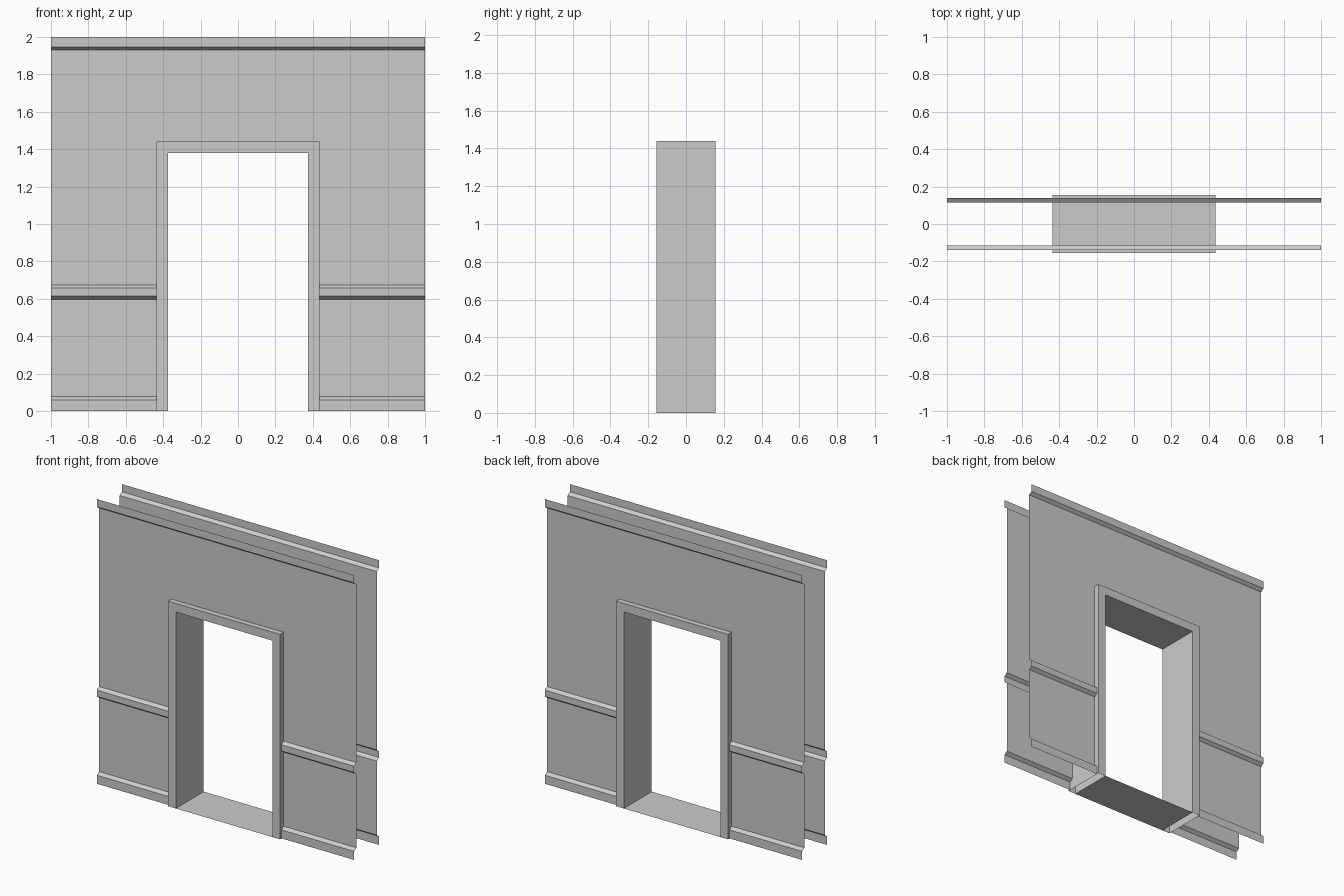
import bpy, bmesh

if "Cube" in bpy.data.objects:
    bpy.data.objects.remove(bpy.data.objects["Cube"])

HALF_W = 1.0                    # wall half width
OUT_X, OUT_Z = 0.435, 1.44      # outer edge of door casing
IN_X, IN_Z = 0.375, 1.38        # clear opening
DEPTH = 0.155                   # casing half depth
WALL_Y, TRIM_Y = 0.115, 0.138   # wall plane and moulding face

# Wall section as (depth, height): skirting, chair rail, then crown
LOWER = [(TRIM_Y, 0), (TRIM_Y, 0.06), (WALL_Y, 0.077), (WALL_Y, 0.597),
         (TRIM_Y, 0.614), (TRIM_Y, 0.658), (WALL_Y, 0.675), (WALL_Y, OUT_Z)]
UPPER = [(WALL_Y, OUT_Z), (WALL_Y, 1.929), (TRIM_Y, 1.946), (TRIM_Y, 2.0)]


def finish(bm, name):
    mesh = bpy.data.meshes.new(name)
    bm.to_mesh(mesh)
    bm.free()
    obj = bpy.data.objects.new(name, mesh)
    bpy.context.collection.objects.link(obj)
    return obj


def strip(bm, a, b, flip=False):
    """Bridge two matching rows of points with quads."""
    va = [bm.verts.new(p) for p in a]
    vb = [bm.verts.new(p) for p in b]
    for i in range(len(a) - 1):
        quad = [va[i], vb[i], vb[i + 1], va[i + 1]]
        bm.faces.new(quad[::-1] if flip else quad)


# Thin moulded wall skins, one on each side of the doorway
for side, name in ((-1, "front_wall"), (1, "back_wall")):
    bm = bmesh.new()
    for section, spans in ((LOWER, ((-HALF_W, -OUT_X), (OUT_X, HALF_W))),
                           (UPPER, ((-HALF_W, -OUT_X), (-OUT_X, OUT_X), (OUT_X, HALF_W)))):
        for x0, x1 in spans:
            strip(bm, [(x0, side * y, z) for y, z in section],
                  [(x1, side * y, z) for y, z in section], flip=side > 0)
    bmesh.ops.remove_doubles(bm, verts=bm.verts, dist=1e-4)
    finish(bm, name)


# Door casing: rectangular U section carried around the opening, open underneath
def arch(x, z, y):
    return [(-x, y, 0), (-x, y, z), (x, y, z), (x, y, 0)]


bm = bmesh.new()
rows = [arch(IN_X, IN_Z, -DEPTH), arch(OUT_X, OUT_Z, -DEPTH),
        arch(OUT_X, OUT_Z, DEPTH), arch(IN_X, IN_Z, DEPTH)]
for i in range(4):
    strip(bm, rows[i], rows[(i + 1) % 4])
bmesh.ops.remove_doubles(bm, verts=bm.verts, dist=1e-4)
bmesh.ops.recalc_face_normals(bm, faces=bm.faces)
finish(bm, "door_casing")

# Threshold between the jambs
bm = bmesh.new()
strip(bm, [(-IN_X, -DEPTH, 0), (-IN_X, DEPTH, 0)],
      [(IN_X, -DEPTH, 0), (IN_X, DEPTH, 0)])
finish(bm, "threshold")
